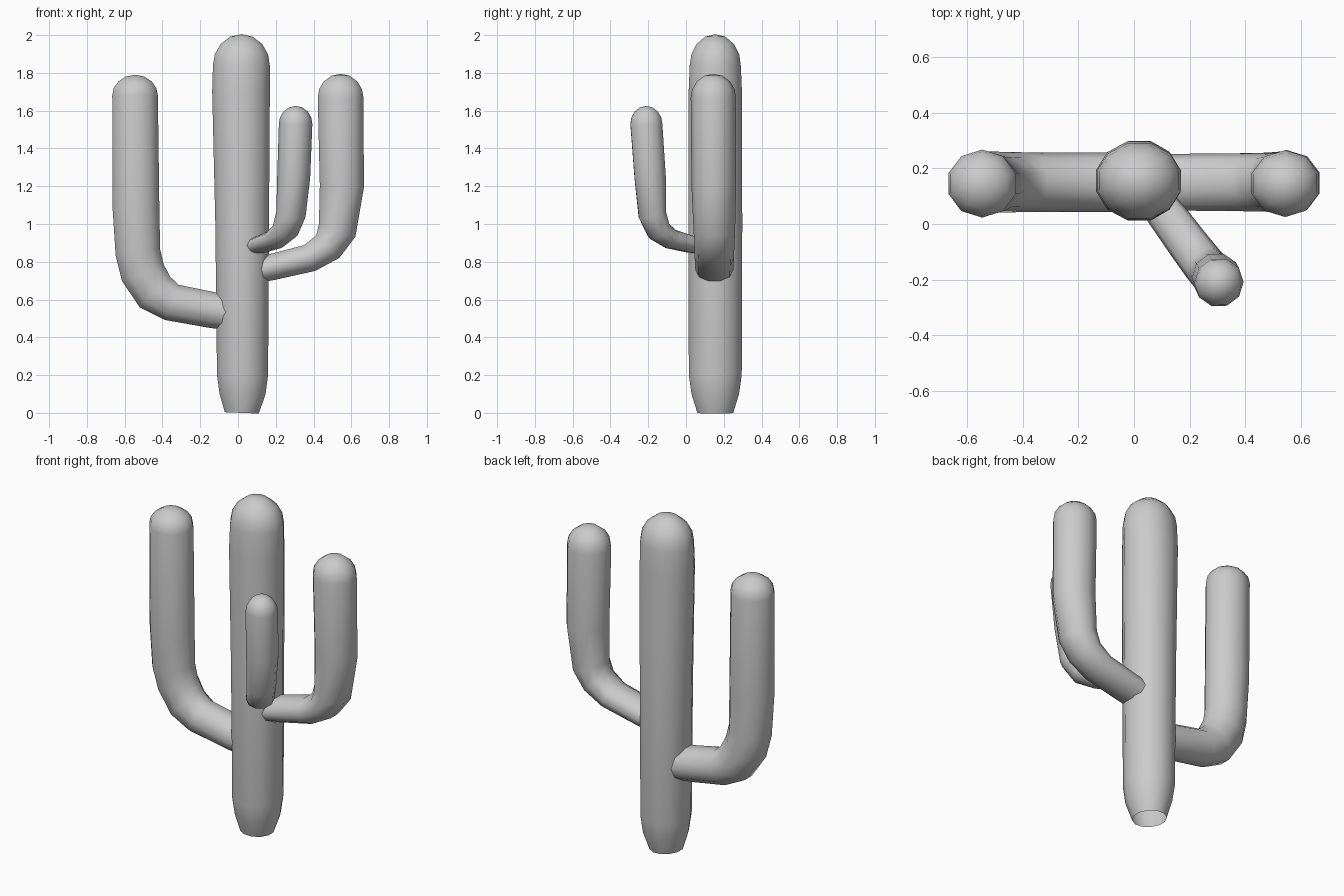
import bpy, bmesh, math
from mathutils import Vector

cube = bpy.data.objects.get("Cube")
if cube:
    bpy.data.objects.remove(cube, do_unlink=True)

grey = bpy.data.materials.new("plain grey")
grey.use_nodes = True
GREY = (0.6, 0.6, 0.6, 1)
grey.diffuse_color = GREY
grey.node_tree.nodes["Principled BSDF"].inputs["Base Color"].default_value = GREY


def tube(name, side, stations, dome, sides=10):
    """Sweep rings along stations (x, y, z, radius in bend plane, radius along side), domed at the end."""
    side = Vector(side).normalized()
    rows = [(Vector(s[:3]), s[3], s[4]) for s in stations]
    # rounded tip
    tip, ra, rb = rows[-1]
    for f in (0.35, 0.68, 0.92):
        k = math.sqrt(1 - f * f)
        rows.append((tip + Vector((0, 0, dome * f)), ra * k, rb * k))
    bm = bmesh.new()
    rings = []
    for i, (c, a, b) in enumerate(rows):
        before = (c - rows[i - 1][0]).normalized() if i else Vector()
        after = (rows[i + 1][0] - c).normalized() if i + 1 < len(rows) else Vector()
        across = side.cross((before + after).normalized())
        rings.append([bm.verts.new(c + across * a * math.cos(t) + side * b * math.sin(t))
                      for t in (math.tau * (j + 0.5) / sides for j in range(sides))])
    for low, high in zip(rings, rings[1:]):
        for j in range(sides):
            k = (j + 1) % sides
            bm.faces.new((low[j], low[k], high[k], high[j]))
    top = bm.verts.new(tip + Vector((0, 0, dome)))
    for j in range(sides):
        bm.faces.new((rings[-1][j], rings[-1][(j + 1) % sides], top))
    bmesh.ops.recalc_face_normals(bm, faces=bm.faces)
    for face in bm.faces:
        face.smooth = True
    mesh = bpy.data.meshes.new(name)
    bm.to_mesh(mesh)
    bm.free()
    mesh.materials.append(grey)
    obj = bpy.data.objects.new(name, mesh)
    bpy.context.collection.objects.link(obj)
    return obj


# trunk, open at the foot
tube("trunk", (0, 1, 0), [
    (0.02, 0.155, 0, 0.093, 0.098),
    (0.024, 0.155, 0.1, 0.126, 0.13),
    (0.024, 0.155, 0.2, 0.14, 0.145),
    (0.022, 0.155, 1.0, 0.147, 0.148),
    (0.016, 0.155, 1.7, 0.158, 0.146),
    (0.018, 0.155, 1.84, 0.156, 0.14)], 0.165, 12)

# large low arm on the model's right
tube("right_arm", (0, 1, 0), [
    (-0.01, 0.15, 0.525, 0.095, 0.105),
    (-0.13, 0.15, 0.543, 0.1, 0.107),
    (-0.35, 0.15, 0.585, 0.105, 0.107),
    (-0.44, 0.15, 0.64, 0.12, 0.108),
    (-0.505, 0.15, 0.745, 0.125, 0.11),
    (-0.53, 0.145, 0.85, 0.125, 0.115),
    (-0.54, 0.145, 1.08, 0.13, 0.12),
    (-0.545, 0.145, 1.68, 0.127, 0.122)], 0.11)

# shorter arm on the model's left
tube("left_arm", (0, 1, 0), [
    (0.08, 0.15, 0.75, 0.07, 0.1),
    (0.18, 0.15, 0.772, 0.073, 0.102),
    (0.38, 0.15, 0.82, 0.078, 0.104),
    (0.475, 0.15, 0.88, 0.09, 0.106),
    (0.525, 0.15, 0.965, 0.107, 0.11),
    (0.55, 0.147, 1.2, 0.123, 0.118),
    (0.543, 0.145, 1.67, 0.127, 0.12)], 0.125)

# small front arm, bent in a diagonal plane
tube("front_arm", (0.8, 0.6, 0), [
    (0.08, 0.08, 0.88, 0.042, 0.065),
    (0.13, 0.015, 0.895, 0.047, 0.07),
    (0.2, -0.08, 0.92, 0.053, 0.074),
    (0.25, -0.145, 0.965, 0.063, 0.077),
    (0.28, -0.178, 1.05, 0.076, 0.08),
    (0.295, -0.19, 1.25, 0.086, 0.088),
    (0.305, -0.21, 1.53, 0.088, 0.089)], 0.095)
